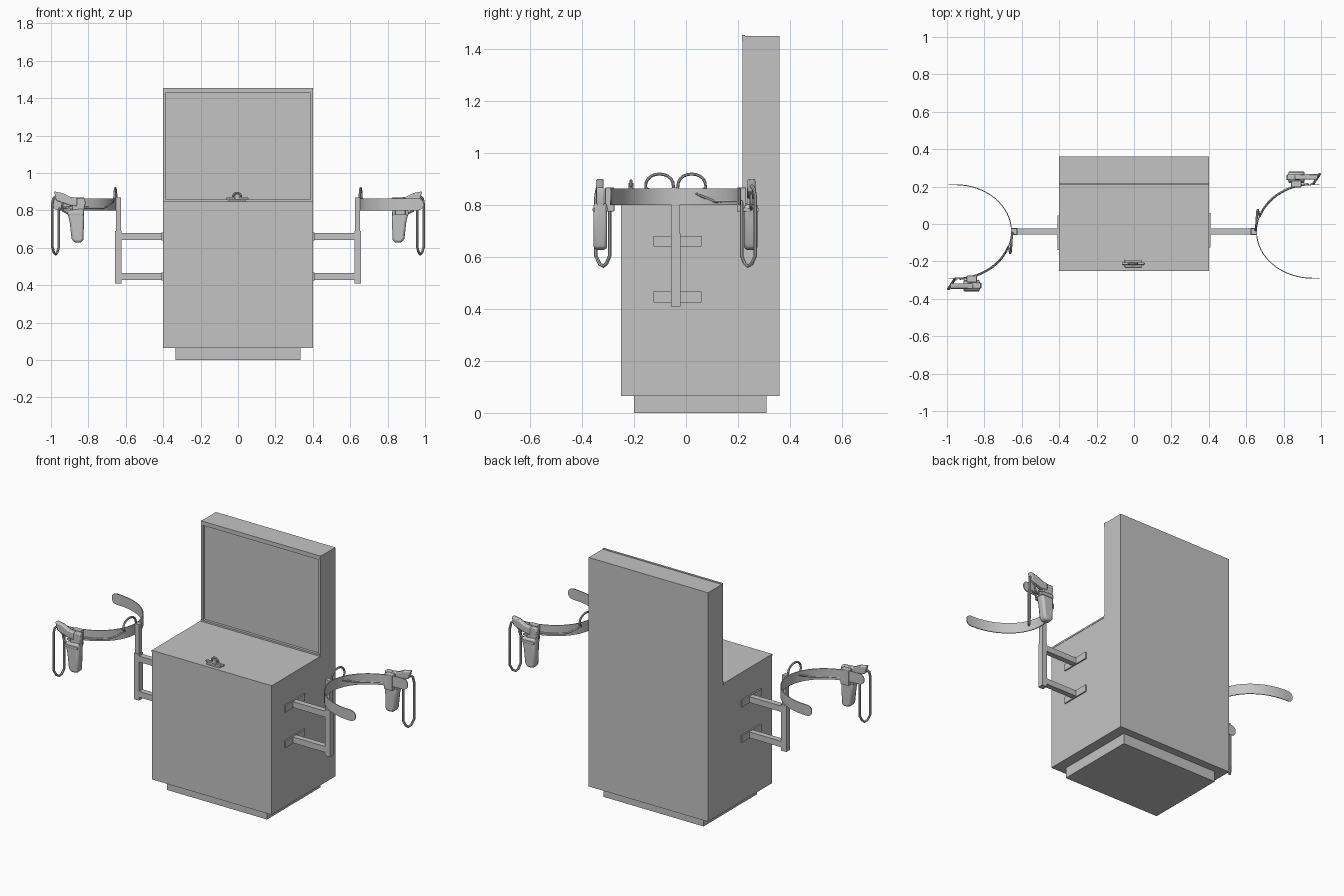
import bpy, bmesh, math
from mathutils import Vector

if "Cube" in bpy.data.objects:
    bpy.data.objects.remove(bpy.data.objects["Cube"])

grey = bpy.data.materials.new("mid_grey")
grey.diffuse_color = (0.55, 0.55, 0.55, 1)
grey.use_nodes = True
grey.node_tree.nodes["Principled BSDF"].inputs["Base Color"].default_value = grey.diffuse_color


def finish(name, bm, bevel=0.0, smooth=False):
    bmesh.ops.recalc_face_normals(bm, faces=bm.faces)
    me = bpy.data.meshes.new(name)
    bm.to_mesh(me)
    bm.free()
    me.materials.append(grey)
    ob = bpy.data.objects.new(name, me)
    bpy.context.collection.objects.link(ob)
    if bevel:
        m = ob.modifiers.new("bevel", 'BEVEL')
        m.width = bevel
        m.segments = 2
    if smooth:
        bpy.ops.object.select_all(action='DESELECT')
        ob.select_set(True)
        bpy.context.view_layer.objects.active = ob
        bpy.ops.object.shade_smooth_by_angle(angle=math.radians(40))
    return ob


def same(p):
    return Vector(p)


def turned(p):
    # half turn about the post line, giving the opposite station
    return Vector((-p[0], -0.08 - p[1], p[2]))


def box(name, x, y, z, f=same, bevel=0.0):
    bm = bmesh.new()
    bmesh.ops.create_cube(bm, size=1)
    for v in bm.verts:
        v.co = f([(a[0] + a[1]) / 2 + c * (a[1] - a[0]) for a, c in zip((x, y, z), v.co)])
    return finish(name, bm, bevel)


def prism(name, pts, y0, y1, f=same, bevel=0.0):
    # x-z outline pushed along y
    bm = bmesh.new()
    a = [bm.verts.new(f((x, y0, z))) for x, z in pts]
    b = [bm.verts.new(f((x, y1, z))) for x, z in pts]
    n = len(pts)
    bm.faces.new(a)
    bm.faces.new(b[::-1])
    for i in range(n):
        j = (i + 1) % n
        bm.faces.new((a[i], b[i], b[j], a[j]))
    return finish(name, bm, bevel, True)


def tube(name, pts, r, f=same, sides=8):
    pts = [f(p) for p in pts]
    bm = bmesh.new()
    rings = []
    up = Vector((0.31, 0.17, 0.93)).normalized()
    for i, p in enumerate(pts):
        t = (pts[min(i + 1, len(pts) - 1)] - pts[max(i - 1, 0)]).normalized()
        u = up - t * up.dot(t)
        if u.length < 0.05:
            u = t.orthogonal()
        u.normalize()
        up = u
        w = t.cross(u)
        rings.append([bm.verts.new(p + r * (math.cos(k * math.tau / sides) * u + math.sin(k * math.tau / sides) * w))
                      for k in range(sides)])
    for a, b in zip(rings, rings[1:]):
        for k in range(sides):
            j = (k + 1) % sides
            bm.faces.new((a[k], a[j], b[j], b[k]))
    bm.faces.new(rings[0])
    bm.faces.new(rings[-1][::-1])
    return finish(name, bm, 0, True)


# cabinet
box("plinth", (-0.335, 0.335), (-0.2, 0.31), (0, 0.066))
box("cabinet_body", (-0.4, 0.4), (-0.25, 0.36), (0.065, 0.838))
box("table_top", (-0.402, 0.402), (-0.252, 0.215), (0.838, 0.848))
box("display_housing", (-0.4, 0.4), (0.228, 0.36), (0.838, 1.452))

# raised frame round the screen
for s in (-1, 1):
    box("screen_frame_side", sorted((s * 0.385, s * 0.4)), (0.217, 0.228), (0.848, 1.43))
box("screen_frame_top", (-0.4, 0.4), (0.215, 0.228), (1.43, 1.455))
box("screen_frame_bottom", (-0.4, 0.4), (0.212, 0.228), (0.838, 0.858))

# small sensor on the table
box("sensor_base", (-0.05, 0.04), (-0.232, -0.192), (0.848, 0.858), bevel=0.003)
box("sensor_bar", (-0.065, 0.055), (-0.218, -0.205), (0.856, 0.868), bevel=0.003)
arch = [(-0.005 + 0.022 * math.cos(a * math.pi / 8), -0.212, 0.872 + 0.022 * math.sin(a * math.pi / 8))
        for a in range(9)]
tube("sensor_hoop", arch, 0.006)
box("sensor_head", (-0.018, 0.008), (-0.222, -0.202), (0.858, 0.886), bevel=0.003)


def belt_point(t):
    # t runs -1..1 from the holster end to the free end
    a = t * math.pi / 2
    return -0.955 + 0.30 * math.cos(a), -0.04 + 0.25 * math.sin(a)


for side, f in (("left", same), ("right", turned)):
    # wall plates, arms and post
    for z in (0.447, 0.661):
        box(side + "_wall_plate", (-0.408, -0.398), (-0.14, 0.046), (z - 0.021, z + 0.021), f)
        box(side + "_arm", (-0.63, -0.4), (-0.057, -0.023), (z - 0.018, z + 0.018), f)
    box(side + "_post", (-0.657, -0.622), (-0.058, -0.022), (0.41, 0.69), f)
    box(side + "_post_upper", (-0.653, -0.626), (-0.055, -0.025), (0.69, 0.868), f)

    # curved belt with rounded ends
    line = [belt_point(-1 + i / 16) for i in range(33)]
    ends = [(0.955 + d, math.sqrt(max(0.0, 0.0325 ** 2 - max(0, d - 0.005) ** 2)))
            for d in (0.036, 0.033, 0.027, 0.018, 0.005)]
    path = ([(-x, -0.29, h) for x, h in ends] + [(x, y, 0.0325) for x, y in line]
            + [(-x, 0.21, h) for x, h in ends[::-1]])
    bm = bmesh.new()
    cols = []
    for i, (x, y, h) in enumerate(path):
        a, b = path[max(i - 1, 0)], path[min(i + 1, len(path) - 1)]
        n = Vector((b[1] - a[1], a[0] - b[0], 0)).normalized() * 0.0025
        h = max(h, 0.006)
        cols.append([bm.verts.new(f((x + s * n.x, y + s * n.y, 0.8325 + k * h)))
                     for s, k in ((1, -1), (1, 1), (-1, 1), (-1, -1))])
    for a, b in zip(cols, cols[1:]):
        for k in range(4):
            j = (k + 1) % 4
            bm.faces.new((a[k], a[j], b[j], b[k]))
    bm.faces.new(cols[0])
    bm.faces.new(cols[-1][::-1])
    finish(side + "_belt", bm, 0, True)

    # cable: arch above the post, then along the belt
    cable = [(-0.645, -0.045, 0.84)]
    for i in range(11):
        a = i * math.pi / 10
        cable.append((-0.650 - 0.011 * i / 10, -0.102 + 0.054 * math.cos(a),
                      0.868 + 0.052 * math.sin(a) ** 0.8 if 0 < i < 10 else 0.868))
    for i in range(12):
        x, y = belt_point(-0.2 - 0.75 * i / 11)
        cable.append((x - 0.003, y - 0.004, 0.842 - 0.028 * min(1, i / 3)))
    tube(side + "_cable", cable, 0.006, f)

    # holster pouch with clip to the belt
    prism(side + "_holster", [(-0.915, 0.80), (-0.822, 0.81), (-0.826, 0.645), (-0.836, 0.628),
                              (-0.876, 0.628), (-0.890, 0.65), (-0.900, 0.74)],
          -0.356, -0.304, f, 0.012)
    box(side + "_holster_clip", (-0.895, -0.84), (-0.312, -0.276), (0.775, 0.868), f, 0.004)
    box(side + "_holster_rim", (-0.912, -0.826), (-0.36, -0.30), (0.775, 0.79), f, 0.004)

    # pistol: slide pointing down, grip pointing outward
    prism(side + "_pistol_slide", [(-0.885, 0.80), (-0.885, 0.845), (-0.86, 0.868), (-0.82, 0.868),
                                   (-0.815, 0.84), (-0.825, 0.79), (-0.885, 0.77)],
          -0.344, -0.314, f, 0.005)
    prism(side + "_pistol_grip", [(-0.984, 0.902), (-0.935, 0.892), (-0.895, 0.872), (-0.86, 0.868),
                                  (-0.86, 0.822), (-0.905, 0.828), (-0.972, 0.852)],
          -0.347, -0.317, f, 0.006)
    guard = [(-0.885, -0.331, 0.79), (-0.91, -0.331, 0.785), (-0.935, -0.331, 0.798),
             (-0.942, -0.331, 0.82), (-0.935, -0.331, 0.845)]
    tube(side + "_trigger_guard", guard, 0.006, f)
    prism(side + "_trigger", [(-0.885, 0.825), (-0.915, 0.812), (-0.912, 0.806), (-0.885, 0.808)],
          -0.335, -0.327, f)

    # hanging tether loop
    tether = [(-0.975, -0.332, 0.875), (-0.988, -0.342, 0.862), (-0.993, -0.347, 0.83),
              (-0.993, -0.347, 0.605), (-0.984, -0.333, 0.574), (-0.974, -0.318, 0.565),
              (-0.966, -0.306, 0.576), (-0.958, -0.294, 0.605), (-0.958, -0.294, 0.80),
              (-0.95, -0.294, 0.815)]
    tube(side + "_tether", tether, 0.007, f)
